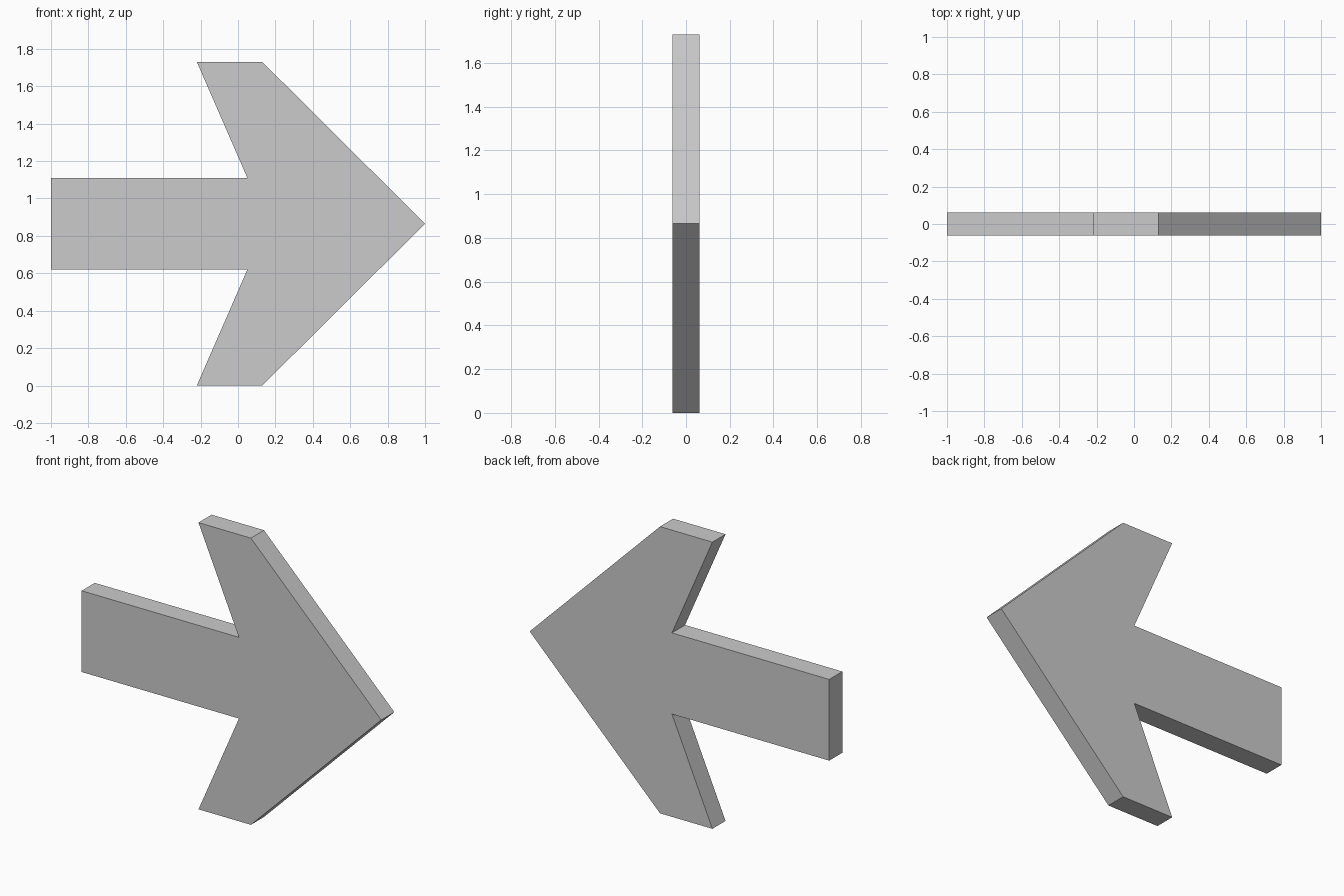
import bpy, bmesh

if "Cube" in bpy.data.objects:
    bpy.data.objects.remove(bpy.data.objects["Cube"])

MID_Z = 0.865      # height of the arrow's axis
DEPTH = 0.125      # plate thickness

# Lower half of the outline as (x, distance from axis), tail to tip
half = [(-1, 0.245), (0.05, 0.245), (-0.22, MID_Z), (0.13, MID_Z)]
outline = [(x, MID_Z - d) for x, d in half] + [(1, MID_Z)]
outline += [(x, MID_Z + d) for x, d in reversed(half)]

# Flat arrow plate: outline face extruded through its thickness
bm = bmesh.new()
face = bm.faces.new([bm.verts.new((x, -DEPTH / 2, z)) for x, z in outline])
ext = bmesh.ops.extrude_face_region(bm, geom=[face], use_keep_orig=True)
moved = [g for g in ext["geom"] if isinstance(g, bmesh.types.BMVert)]
bmesh.ops.translate(bm, verts=moved, vec=(0, DEPTH, 0))
bmesh.ops.recalc_face_normals(bm, faces=bm.faces)

mesh = bpy.data.meshes.new("arrow_plate")
bm.to_mesh(mesh)
bm.free()
bpy.context.collection.objects.link(bpy.data.objects.new("arrow_plate", mesh))
